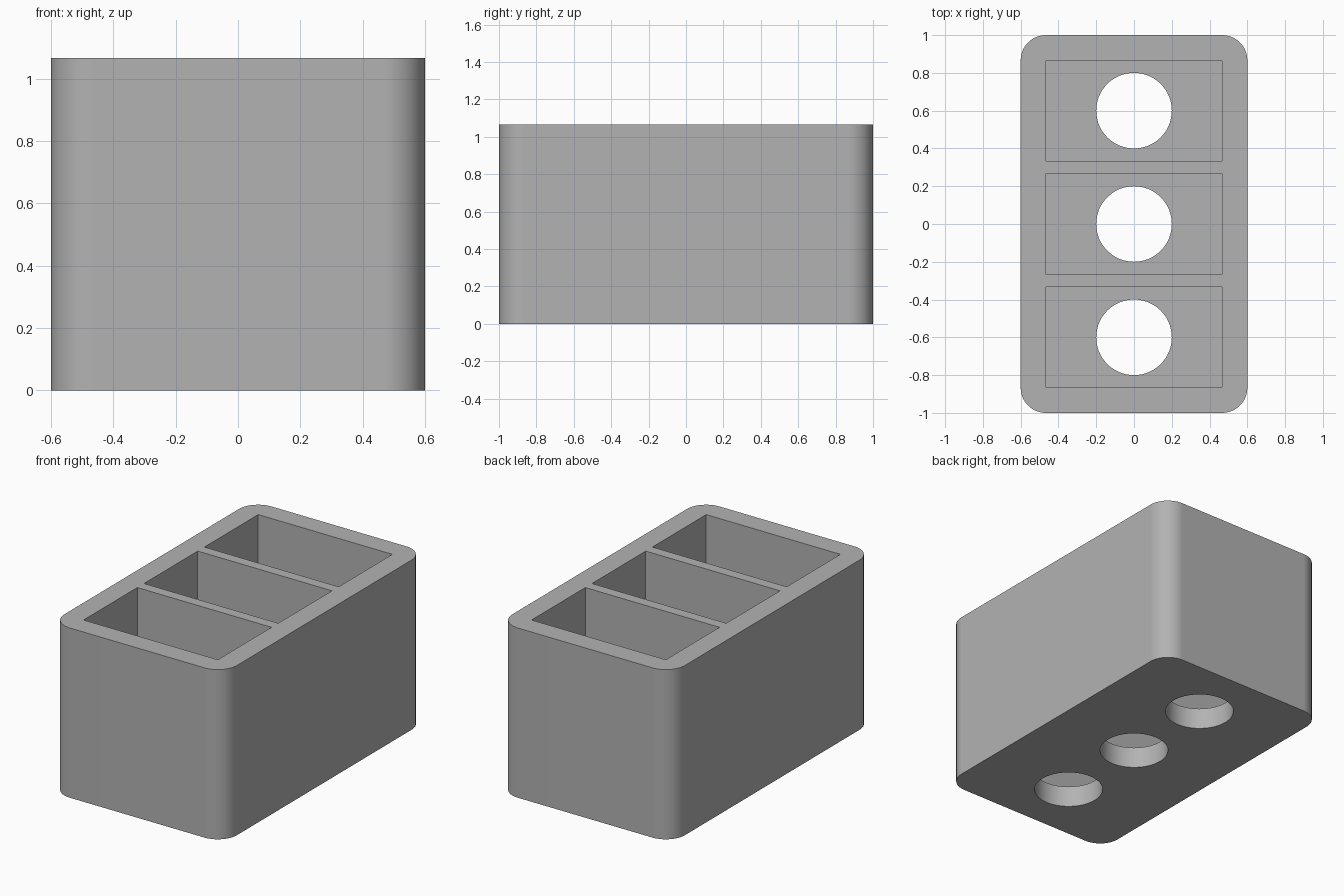
import bpy
import math

default_cube = bpy.data.objects.get("Cube")
if default_cube:
    bpy.data.objects.remove(default_cube, do_unlink=True)

UNIT = 2 / 30                      # the block is 30 units long
WIDTH, LENGTH, HEIGHT = 18 * UNIT, 30 * UNIT, 16 * UNIT
WALL = 2 * UNIT                    # outer wall and floor thickness
PITCH = 9 * UNIT                   # spacing of the compartments

grey = bpy.data.materials.new("plain grey")
grey.use_nodes = True
colour = (0.45, 0.45, 0.45, 1)
grey.diffuse_color = colour
grey.node_tree.nodes["Principled BSDF"].inputs["Base Color"].default_value = colour


def box(name, size, centre):
    bpy.ops.mesh.primitive_cube_add(size=1, location=centre)
    obj = bpy.context.object
    obj.name = name
    obj.scale = size
    bpy.ops.object.transform_apply(location=True, rotation=False, scale=True)
    obj.data.materials.append(grey)
    return obj


def round_uprights(obj, radius, segments):
    """Round the four vertical edges."""
    weights = obj.data.attributes.new("bevel_weight_edge", "FLOAT", "EDGE")
    for edge in obj.data.edges:
        a, b = (obj.data.vertices[i].co for i in edge.vertices)
        weights.data[edge.index].value = float(abs(a.z - b.z) > 0.1)
    bevel = obj.modifiers.new("rounded corners", "BEVEL")
    bevel.limit_method = "WEIGHT"
    bevel.width = radius
    bevel.segments = segments
    bpy.context.view_layer.objects.active = obj
    bpy.ops.object.modifier_apply(modifier=bevel.name)


def cut(target, cutter):
    cutter.hide_render = True
    mod = target.modifiers.new("cut", "BOOLEAN")
    mod.operation = "DIFFERENCE"
    mod.solver = "EXACT"
    mod.object = cutter
    bpy.context.view_layer.objects.active = target
    bpy.ops.object.modifier_apply(modifier=mod.name)
    bpy.data.objects.remove(cutter, do_unlink=True)


# Outer block with rounded upright corners
holder = box("compartment_holder", (WIDTH, LENGTH, HEIGHT), (0, 0, HEIGHT / 2))
round_uprights(holder, WALL, 16)

# Three open compartments, each with a round hole through the floor
for row in (-1, 0, 1):
    y = row * PITCH
    pocket = box("pocket_cutter", (WIDTH - 2 * WALL, 8 * UNIT, HEIGHT),
                 (0, y, WALL + HEIGHT / 2))
    cut(holder, pocket)
    bpy.ops.mesh.primitive_cylinder_add(vertices=64, radius=3 * UNIT,
                                        depth=WALL * 2, location=(0, y, WALL / 2))
    hole = bpy.context.object
    hole.data.materials.append(grey)
    cut(holder, hole)

# Smooth curves, crisp edges, flat walls
bpy.ops.object.select_all(action="DESELECT")
holder.select_set(True)
bpy.context.view_layer.objects.active = holder
bpy.ops.object.shade_smooth_by_angle(angle=math.radians(30))
normals = holder.modifiers.new("flat walls", "WEIGHTED_NORMAL")
normals.keep_sharp = True
